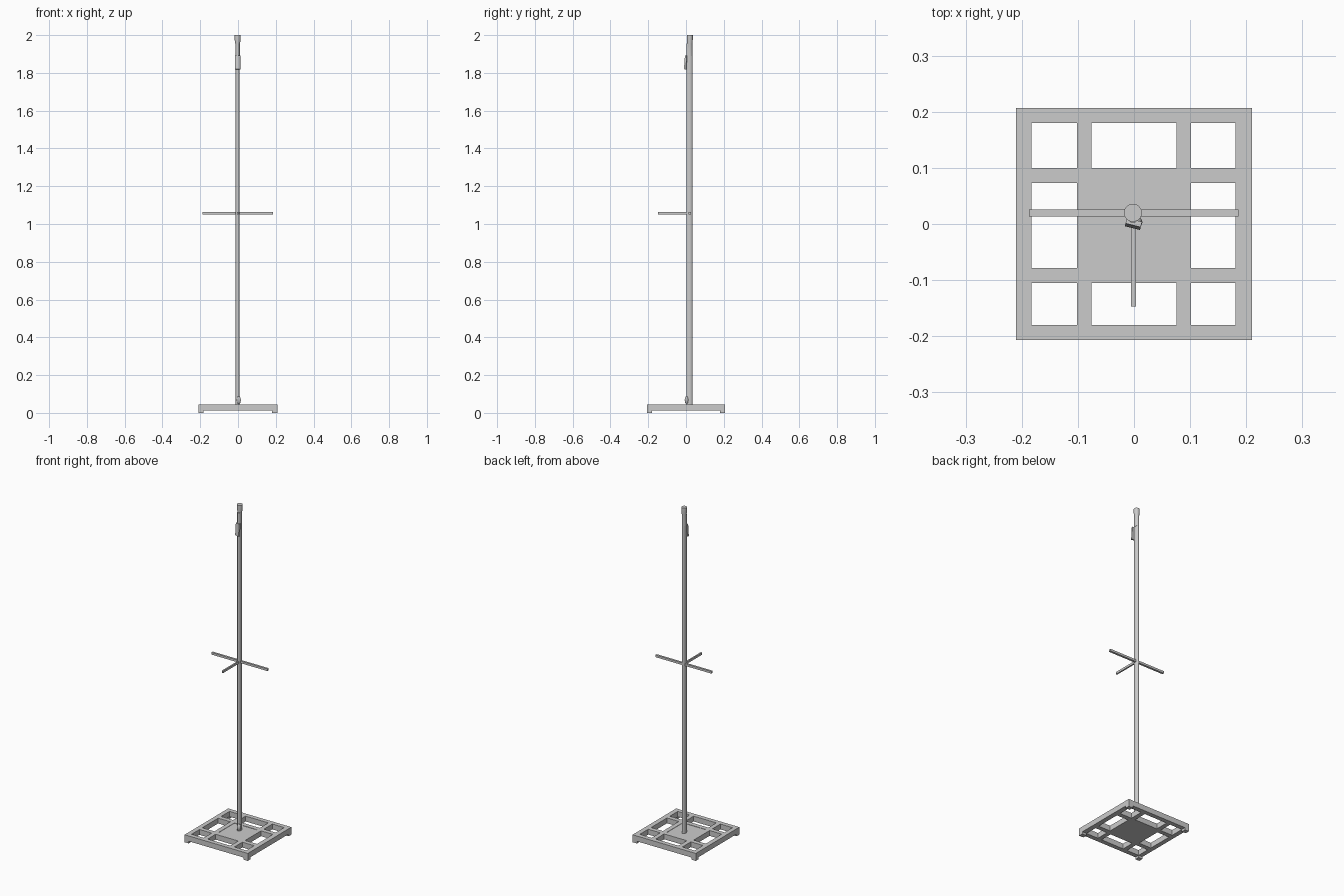
import bpy, bmesh, math
from mathutils import Matrix, Vector

if "Cube" in bpy.data.objects:
    bpy.data.objects.remove(bpy.data.objects["Cube"])


def finish(name, bm, smooth=False):
    bmesh.ops.recalc_face_normals(bm, faces=bm.faces)
    me = bpy.data.meshes.new(name)
    bm.to_mesh(me)
    bm.free()
    ob = bpy.data.objects.new(name, me)
    bpy.context.collection.objects.link(ob)
    if smooth:
        bpy.context.view_layer.objects.active = ob
        ob.select_set(True)
        bpy.ops.object.shade_smooth_by_angle(angle=math.radians(35))
        ob.select_set(False)
    return ob


def box(name, lo, hi):
    lo, hi = Vector(lo), Vector(hi)
    bm = bmesh.new()
    bmesh.ops.create_cube(bm, size=1, matrix=Matrix.Translation((lo + hi) / 2)
                          @ Matrix.Diagonal((*(hi - lo), 1)))
    return finish(name, bm)


def loft(name, center, rings, n=24):
    """Stack of elliptical rings given as (z, radius_x, radius_y)."""
    bm = bmesh.new()
    loops = [[bm.verts.new((center[0] + rx * math.cos(2 * math.pi * k / n),
                            center[1] + ry * math.sin(2 * math.pi * k / n), z))
              for k in range(n)] for z, rx, ry in rings]
    for a, b in zip(loops, loops[1:]):
        for k in range(n):
            bm.faces.new((a[k], a[(k + 1) % n], b[(k + 1) % n], b[k]))
    bm.faces.new(loops[0])
    bm.faces.new(loops[-1])
    return finish(name, bm, True)


# base lattice: a grid of cells with the window cells left out, then extruded
xs = [-0.21, -0.183, -0.102, -0.0755, 0.0755, 0.102, 0.181, 0.21]
ys = [-0.207, -0.18, -0.105, -0.078, 0.073, 0.1, 0.18, 0.207]
z_low, z_top = 0.013, 0.045
bm = bmesh.new()
grid = [[bm.verts.new((x, y, z_low)) for y in ys] for x in xs]
for i in range(7):
    for j in range(7):
        if not (i % 2 and j % 2):
            bm.faces.new((grid[i][j], grid[i + 1][j], grid[i + 1][j + 1], grid[i][j + 1]))
up = bmesh.ops.extrude_face_region(bm, geom=bm.faces[:], use_keep_orig=True)["geom"]
bmesh.ops.translate(bm, vec=(0, 0, z_top - z_low),
                    verts=[v for v in up if isinstance(v, bmesh.types.BMVert)])
finish("base_frame", bm)

# centre plate with a shallow step below the frame
box("base_plate", (-0.0755, -0.078, z_low), (0.0755, 0.073, 0.043))

# corner feet
for sx in (0, 6):
    for sy in (0, 6):
        box("foot", (xs[sx], ys[sy], 0), (xs[sx + 1], ys[sy + 1], z_low))

# oval pole with round flared cap
loft("pole", (-0.002, 0.018), [(0.04, 0.0105, 0.0165), (1.955, 0.0105, 0.0165)])
loft("pole_cap", (-0.002, 0.02), [(1.89, 0.0115, 0.0135), (1.955, 0.0125, 0.0135),
                                  (1.975, 0.016, 0.016), (2.0, 0.016, 0.016)])

# three square arms at mid height
box("side_arms", (-0.187, 0.0135, 1.05), (0.186, 0.026, 1.063))
box("front_arm", (-0.005, -0.147, 1.05), (0.0035, 0.02, 1.063))

# tilted tag plate near the top
tag = box("top_plate", (-0.014, -0.005, -0.037), (0.014, 0.005, 0.037))
tag.location = (-0.001, 0.0, 1.856)
tag.rotation_euler = (math.radians(-4), 0, math.radians(-14))

# small clamp knob at the foot of the pole
loft("clamp_knob", (0.004, 0.003), [(0.05, 0.006, 0.005), (0.057, 0.01, 0.009),
                                    (0.07, 0.011, 0.01), (0.08, 0.009, 0.008),
                                    (0.087, 0.005, 0.004)], 16)
